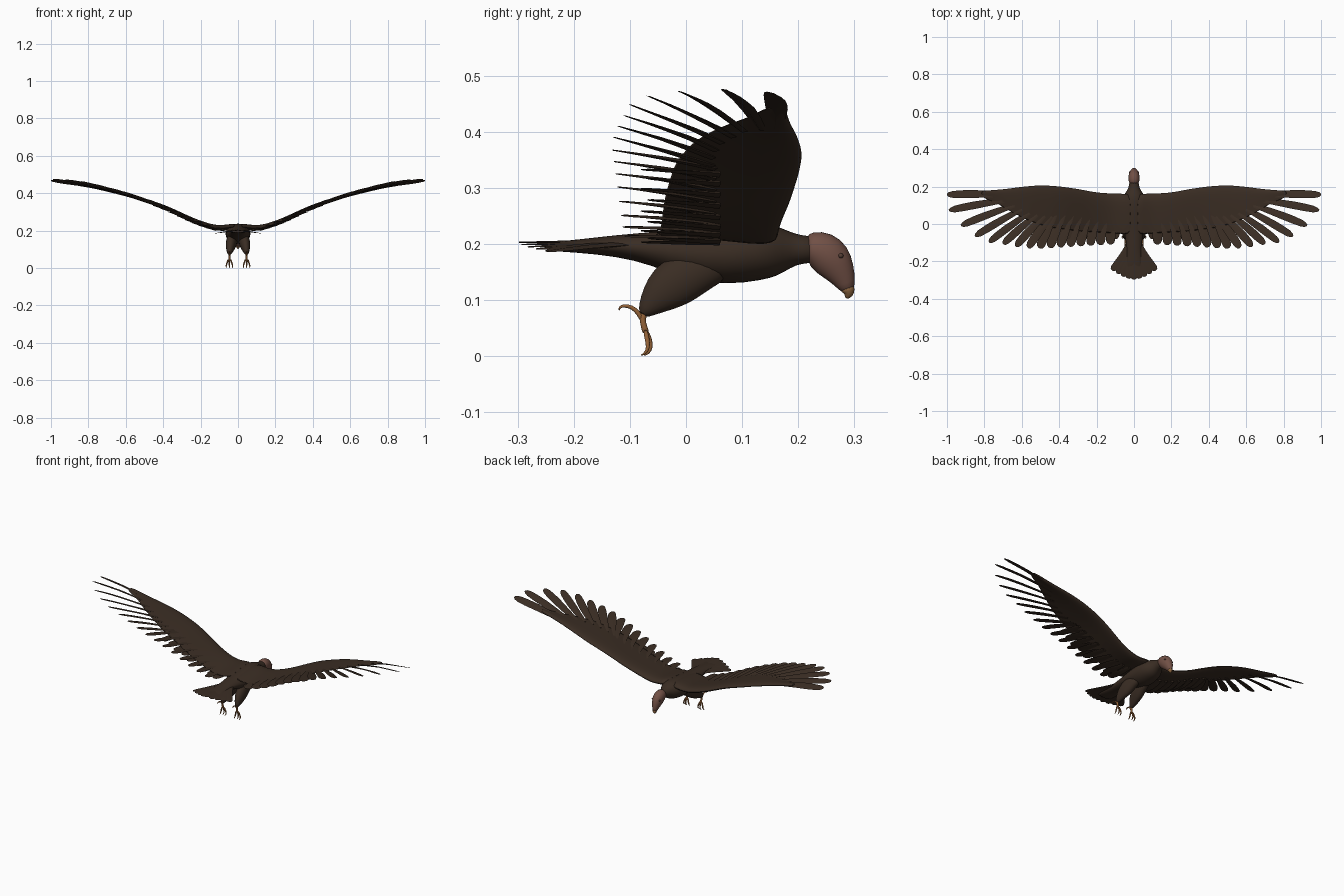
import bpy, bmesh, math
from mathutils import Vector

if "Cube" in bpy.data.objects:
    bpy.data.objects.remove(bpy.data.objects["Cube"], do_unlink=True)


def material(name, rgb):
    m = bpy.data.materials.new(name)
    m.use_nodes = True
    m.diffuse_color = (*rgb, 1)
    m.node_tree.nodes["Principled BSDF"].inputs["Base Color"].default_value = (*rgb, 1)
    return m


PLUMAGE = material("dark brown plumage", (0.042, 0.026, 0.017))
SKIN = material("dull red skin", (0.165, 0.08, 0.06))
HORN = material("tan beak", (0.26, 0.13, 0.05))
LEG = material("orange brown leg", (0.3, 0.125, 0.04))
EYE = material("brown eye", (0.09, 0.048, 0.036))


def lerp(table, x):
    """Read a value off a list of (x, value) pairs."""
    for (a, va), (b, vb) in zip(table, table[1:]):
        if x <= b:
            return va + (vb - va) * max(0, (x - a) / (b - a))
    return table[-1][1]


def loft(bm, rings):
    """Skin a row of closed rings and cap both ends."""
    rows = [[bm.verts.new(p) for p in ring] for ring in rings]
    n = len(rows[0])
    for a, b in zip(rows, rows[1:]):
        for i in range(n):
            j = (i + 1) % n
            bm.faces.new((a[i], a[j], b[j], b[i]))
    bm.faces.new(rows[0][::-1])
    bm.faces.new(rows[-1])


def finish(name, bm, mat, mirror=False, subdiv=0, angle=60):
    bmesh.ops.recalc_face_normals(bm, faces=bm.faces)
    mesh = bpy.data.meshes.new(name)
    bm.to_mesh(mesh)
    bm.free()
    mesh.materials.append(mat)
    ob = bpy.data.objects.new(name, mesh)
    bpy.context.collection.objects.link(ob)
    if mirror:
        ob.modifiers.new("Mirror", "MIRROR").use_mirror_merge = False
    if subdiv:
        sub = ob.modifiers.new("Smooth", "SUBSURF")
        sub.levels = sub.render_levels = subdiv
    bpy.ops.object.select_all(action="DESELECT")
    ob.select_set(True)
    bpy.context.view_layer.objects.active = ob
    bpy.ops.object.shade_smooth_by_angle(angle=math.radians(angle))


def tube(bm, path, sides=12):
    """Path of (x, y, z, half width, half height) lofted as ellipses."""
    pts = [Vector(p[:3]) for p in path]
    rings = []
    for i, p in enumerate(path):
        t = (pts[min(i + 1, len(pts) - 1)] - pts[max(i - 1, 0)]).normalized()
        up = Vector((1, 0, 0)).cross(t).normalized()
        side = t.cross(up)
        angles = [math.tau * k / sides for k in range(sides)]
        rings.append([pts[i] + side * p[3] * math.cos(a) + up * p[4] * math.sin(a) for a in angles])
    loft(bm, rings)


def feather(bm, root, tip, half, height, bend=0.0, tilt=0.0):
    """Thin blade from root to tip, laid on the surface height(x, y)."""
    root, tip = Vector(root), Vector(tip)
    d = (tip - root).normalized()
    side = Vector((-d.y, d.x))
    shape = [(0, .6), (.3, .85), (.55, 1), (.75, 1), (.9, .88), (.97, .6), (1, .2)]
    rings = []
    for t, w in shape:
        c = root.lerp(tip, t) + side * bend * math.sin(math.pi * t)
        ring = []
        for u, v in ((-1, 0), (0, 1), (1, 0), (0, -1)):
            p = c + side * u * w * half
            ring.append((p.x, p.y, height(c.x, c.y) + tilt * u * w * half + v * .005 * (1.2 - t)))
        rings.append(ring)
    loft(bm, rings)


# body and neck
bm = bmesh.new()
tube(bm, [(0, -.25, .195, .05, .008), (0, -.2, .196, .04, .011), (0, -.12, .197, .039, .02),
          (0, -.06, .192, .05, .03), (0, 0, .183, .062, .046), (0, .07, .181, .07, .056),
          (0, .13, .187, .066, .053), (0, .16, .188, .052, .047), (0, .185, .19, .034, .033),
          (0, .205, .19, .027, .025), (0, .235, .19, .025, .025)], 16)
finish("body", bm, PLUMAGE, subdiv=1)

# drooping bare head
bm = bmesh.new()
tube(bm, [(0, .216, .191, .024, .024), (0, .223, .192, .028, .031), (0, .242, .189, .031, .037),
          (0, .261, .172, .03, .038), (0, .276, .148, .022, .027), (0, .285, .129, .015, .018),
          (0, .289, .116, .011, .012)], 16)
finish("head", bm, SKIN, subdiv=1)

# hooked beak
bm = bmesh.new()
tube(bm, [(0, .286, .125, .0135, .0145), (0, .29, .115, .011, .012),
          (0, .29, .109, .008, .008), (0, .285, .103, .003, .003)])
finish("beak", bm, HORN, subdiv=1)

# eyes
bm = bmesh.new()
bmesh.ops.create_uvsphere(bm, u_segments=12, v_segments=8, radius=.0045)
bmesh.ops.translate(bm, verts=bm.verts, vec=(.0235, .276, .179))
finish("eyes", bm, EYE, mirror=True)

# wing shape: height, leading edge and trailing edge along the span
RISE = [(0, .222), (.05, .216), (.09, .21), (.13, .214), (.2, .236), (.25, .257), (.3, .281), (.37, .314),
        (.43, .338), (.5, .363), (.57, .387), (.64, .407), (.7, .422), (.78, .442), (.85, .457), (1, .48)]
FRONT = [(0, .165), (.12, .167), (.2, .172), (.3, .192), (.4, .206), (.5, .212),
         (.6, .202), (.7, .187), (.82, .177)]
BACK = [(0, -.06), (.12, -.05), (.3, -.04), (.45, -.02), (.55, .01), (.65, .06), (.74, .115), (.82, .145)]


def wing_height(x, y):
    """Outer wing twists so that its leading edge sits lower."""
    return lerp(RISE, x) - .15 * max(0, x - .4) * (y - .02)


# wing arm with airfoil section
bm = bmesh.new()
AIRFOIL = [(0, 0), (.06, .7), (.2, 1), (.5, .7), (.8, .35), (1, .08),
           (1, -.08), (.8, -.1), (.5, -.25), (.2, -.7), (.06, -.6)]
rings = []
for i in range(20):
    x = .01 + .81 * i / 19
    y0, y1, thick = lerp(FRONT, x), lerp(BACK, x), .021 - .015 * x
    ys = [(y0 + (y1 - y0) * t, v * thick) for t, v in AIRFOIL]
    rings.append([(x, y, wing_height(x, y) + dz) for y, dz in ys])
loft(bm, rings)
finish("wings", bm, PLUMAGE, mirror=True, subdiv=1)

# long outer flight feathers
bm = bmesh.new()
OUTER = [((.68, .158), (1, .157), .021), ((.66, .132), (.99, .073), .02), ((.64, .1), (.925, -.008), .02),
         ((.6, .08), (.85, -.065), .02), ((.56, .06), (.775, -.097), .02),
         ((.52, .05), (.7, -.107), .021), ((.48, .045), (.632, -.12), .022), ((.44, .045), (.567, -.127), .023)]
for i, (root, tip, half) in enumerate(OUTER):
    feather(bm, root, tip, half, wing_height, bend=.003, tilt=-.4 + .04 * i)
# inner flight feathers
for i in range(8):
    x = .505 - .054 * i
    feather(bm, (x - .08 + .009 * i, .05), (x, -.13 + .003 * i), .026, wing_height, bend=.004, tilt=-.1)
finish("flight_feathers", bm, PLUMAGE, mirror=True, angle=50)

# short overlapping feathers under the inner wing
bm = bmesh.new()
for i in range(9):
    x = .09 + .042 * i
    feather(bm, (x - .01, .06), (x + .012, -.08 + .012 * (i % 2)), .022,
            lambda px, py: lerp(RISE, px) - .008, tilt=.1)
finish("inner_coverts", bm, PLUMAGE, mirror=True, angle=50)

# fanned tail, the middle feathers on top
bm = bmesh.new()
for i in range(-4, 5):
    f = i / 4
    feather(bm, (.02 * f, -.09), (.117 * f, -.298 + .05 * abs(f) ** 1.6), .023,
            lambda x, y: .203 - .14 * abs(x), bend=-.012 * f, tilt=-.1 * f)
finish("tail", bm, PLUMAGE, angle=50)

# feathered thighs
bm = bmesh.new()
tube(bm, [(.026, .075, .165, .02, .026), (.03, .035, .157, .029, .038), (.034, -.002, .142, .031, .047),
          (.039, -.033, .122, .028, .044), (.043, -.056, .1, .021, .03), (.045, -.071, .083, .014, .017),
          (.046, -.078, .073, .008, .008)])
finish("thighs", bm, PLUMAGE, mirror=True, subdiv=1)

# shanks, three front toes and one hind toe
bm = bmesh.new()
tube(bm, [(.046, -.07, .083, .007, .007), (.046, -.079, .068, .006, .006),
          (.046, -.074, .05, .006, .006), (.046, -.071, .04, .007, .007)], 8)
for spread in (-1, 0, 1):
    x = .046 + .005 * spread
    y = -.069 + .005 * (1 - abs(spread))
    tube(bm, [(x, -.073, .048, .005, .005), (x + .007 * spread, y, .03, .0045, .0045),
              (x + .012 * spread, y + .002, .015, .004, .004),
              (x + .012 * spread, y - .003, .005, .003, .003),
              (x + .011 * spread, y - .012, .001, .001, .001)], 8)
tube(bm, [(.046, -.077, .062, .005, .005), (.046, -.085, .078, .0045, .0045),
          (.047, -.097, .088, .004, .004), (.048, -.111, .0905, .0035, .0035),
          (.048, -.119, .087, .0025, .0025), (.048, -.119, .081, .001, .001)], 8)
finish("feet", bm, LEG, mirror=True, subdiv=1)
